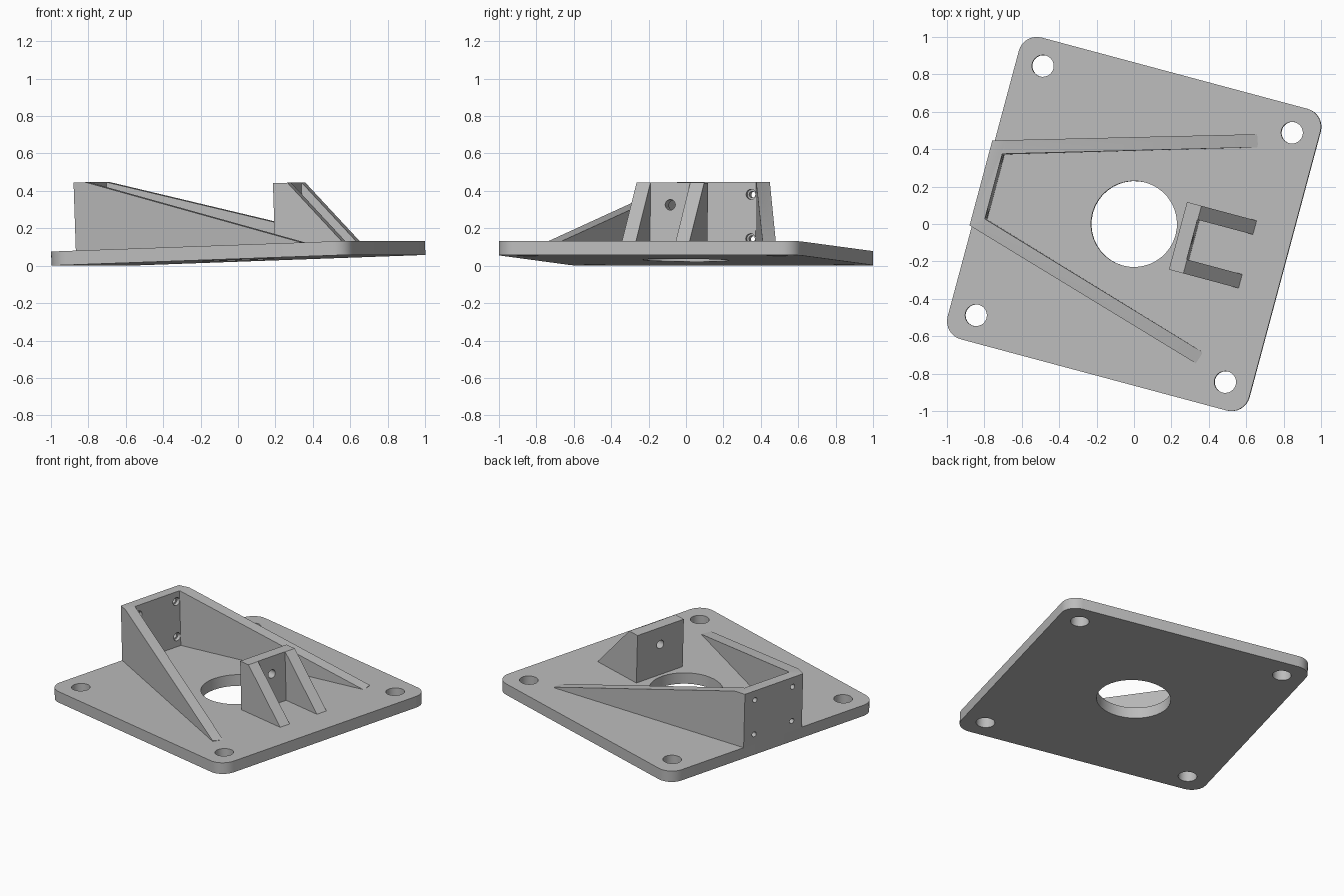
import bpy, bmesh
from math import sin, cos, radians, pi
from mathutils import Matrix, Vector

if "Cube" in bpy.data.objects:
    bpy.data.objects.remove(bpy.data.objects["Cube"])

HALF, THICK, TILT = 0.835, 0.075, radians(2)
# Local frame: plate top at z = 0, turned and slightly tilted into place
PLACE = (Matrix.Translation((0, 0, HALF * sin(TILT) + THICK))
         @ Matrix.Rotation(radians(-15), 4, "Z")
         @ Matrix.Rotation(-TILT, 4, "Y"))

grey = bpy.data.materials.new("grey")
grey.use_nodes = True
grey.diffuse_color = (0.5, 0.5, 0.5, 1)
grey.node_tree.nodes["Principled BSDF"].inputs["Base Color"].default_value = (0.5, 0.5, 0.5, 1)


def make_object(name, bm):
    bmesh.ops.recalc_face_normals(bm, faces=bm.faces)
    mesh = bpy.data.meshes.new(name)
    bm.to_mesh(mesh)
    bm.free()
    mesh.transform(PLACE)
    obj = bpy.data.objects.new(name, mesh)
    bpy.context.collection.objects.link(obj)
    mesh.materials.append(grey)
    return obj


def prism(name, outline, low, high, slope=None):
    """Extrude an outline; slope = (start x, end x) cuts the top down to z = 0."""
    bm = bmesh.new()
    face = bm.faces.new([bm.verts.new((x, y, low)) for x, y in outline])
    top = bmesh.ops.extrude_face_region(bm, geom=[face])["geom"]
    bmesh.ops.translate(bm, vec=(0, 0, high - low),
                        verts=[v for v in top if isinstance(v, bmesh.types.BMVert)])
    if slope:
        start, end = slope
        cut = bmesh.ops.bisect_plane(
            bm, geom=bm.verts[:] + bm.edges[:] + bm.faces[:],
            plane_co=(start, 0, high), plane_no=(high, 0, end - start), clear_outer=True)
        edges = [e for e in cut["geom_cut"] if isinstance(e, bmesh.types.BMEdge)]
        bmesh.ops.holes_fill(bm, edges=edges, sides=0)
    return make_object(name, bm)


def drill(obj, holes):
    """Cut round holes given as (centre, radius, depth, axis)."""
    bpy.context.view_layer.objects.active = obj
    for centre, radius, depth, axis in holes:
        bm = bmesh.new()
        turn = Matrix.Rotation(pi / 2, 4, "Y") if axis == "X" else Matrix()
        bmesh.ops.create_cone(bm, cap_ends=True, segments=40, radius1=radius, radius2=radius,
                              depth=depth, matrix=Matrix.Translation(centre) @ turn)
        cutter = make_object("hole_cutter", bm)
        cutter.hide_render = True
        mod = obj.modifiers.new("hole", "BOOLEAN")
        mod.operation, mod.solver, mod.object = "DIFFERENCE", "EXACT", cutter
        bpy.ops.object.modifier_apply(modifier=mod.name)
        bpy.data.objects.remove(cutter)


def mirrored(half):
    """Complete an outline from its +y half."""
    return half + [(x, -y) for x, y in reversed(half)]


# Base plate with rounded corners, central opening and mounting holes
R = 0.1
corners = []
for quarter, (sx, sy) in enumerate([(1, 1), (-1, 1), (-1, -1), (1, -1)]):
    for step in range(9):
        a = (quarter + step / 8) * pi / 2
        corners.append((sx * (HALF - R) + R * cos(a), sy * (HALF - R) + R * sin(a)))
plate = prism("base_plate", corners, -THICK, 0)
drill(plate, [((0, 0, 0), 0.23, 1, "Z")]
      + [((x, y, 0), 0.058, 1, "Z") for x in (-0.69, 0.69) for y in (-0.69, 0.69)])

# Tall end wall with two spreading, sloped arms
wall = prism("end_wall_with_arms",
             mirrored([(-0.765, 0.18), (0.535, 0.568), (0.512, 0.634), (-HALF, 0.235)]),
             0, 0.369, (-0.762, 0.53))
screws = [(y, z) for y in (-0.152, 0.152) for z in (0.067, 0.304)]
drill(wall, [((-0.8, y, z), 0.017, 0.2, "X") for y, z in screws]
      + [((-0.765, y, z), 0.027, 0.05, "X") for y, z in screws])

# Small bracket with two sloped ribs
bracket = prism("ribbed_bracket",
                mirrored([(0.333, 0.11), (0.63, 0.11), (0.63, 0.187), (0.255, 0.187)]),
                0, 0.328, (0.335, 0.629))
drill(bracket, [((0.29, 0, 0.21), 0.028, 0.2, "X")])

# Smooth round edges, keep corners sharp
for obj in (plate, wall, bracket):
    bpy.ops.object.select_all(action="DESELECT")
    obj.select_set(True)
    bpy.context.view_layer.objects.active = obj
    bpy.ops.object.shade_smooth_by_angle(angle=radians(30))
